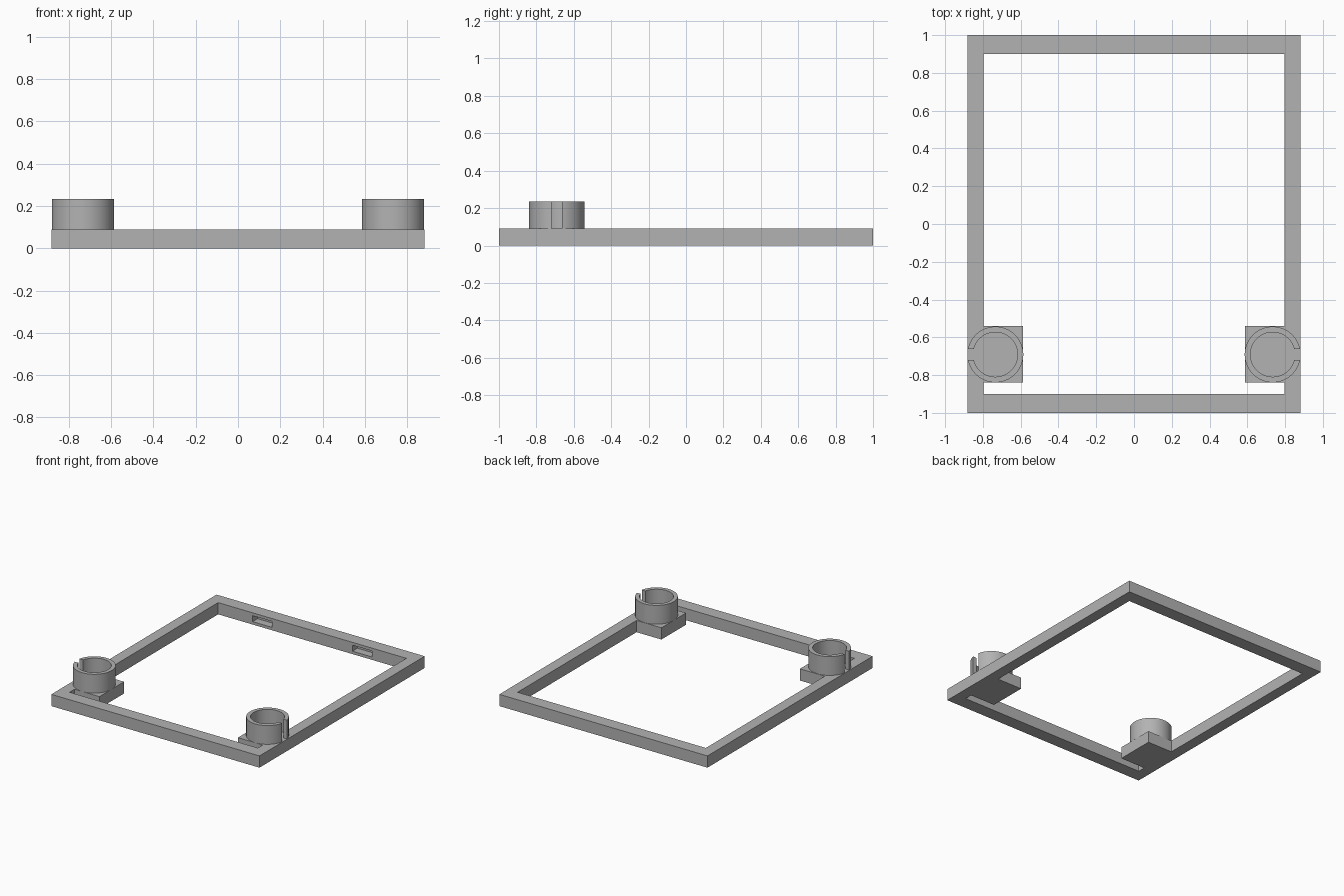
import bpy, bmesh, math

cube = bpy.data.objects.get("Cube")
if cube:
    bpy.data.objects.remove(cube, do_unlink=True)

# Overall measures
HALF_X, HALF_Y, THICK = 0.882, 1.0, 0.09
IN_X, IN_Y = 0.798, 0.899
CUP_X, CUP_Y, CUP_TOP = 0.734, -0.691, 0.234
R_OUT, R_IN, SLOT = 0.148, 0.118, 0.029

grey = bpy.data.materials.new("plain grey")
grey.use_nodes = True
colour = (0.45, 0.45, 0.45, 1)
grey.diffuse_color = colour
grey.node_tree.nodes["Principled BSDF"].inputs["Base Color"].default_value = colour


def make_object(name, bm):
    bmesh.ops.recalc_face_normals(bm, faces=bm.faces)
    mesh = bpy.data.meshes.new(name)
    bm.to_mesh(mesh)
    bm.free()
    mesh.materials.append(grey)
    obj = bpy.data.objects.new(name, mesh)
    bpy.context.collection.objects.link(obj)
    return obj


def box(name, xs, ys, zs):
    bm = bmesh.new()
    bmesh.ops.create_cube(bm, size=1)
    for v in bm.verts:
        v.co = [(a + b) / 2 + c * abs(b - a) for (a, b), c in zip((xs, ys, zs), v.co)]
    return make_object(name, bm)


def cut(target, cutter):
    mod = target.modifiers.new("cut", "BOOLEAN")
    mod.operation, mod.solver, mod.object = "DIFFERENCE", "EXACT", cutter
    bpy.context.view_layer.objects.active = target
    bpy.ops.object.modifier_apply(modifier=mod.name)
    bpy.data.objects.remove(cutter, do_unlink=True)


def split_cup(name, side, steps=64):
    """Ring wall with a parallel-sided slot facing outward."""
    bm = bmesh.new()
    rows = []
    for i in range(steps + 1):
        row = []
        for r, z in ((R_OUT, THICK), (R_OUT, CUP_TOP), (R_IN, CUP_TOP), (R_IN, THICK)):
            start = math.asin(SLOT / r)
            a = start + (math.tau - 2 * start) * i / steps
            row.append(bm.verts.new((side * (CUP_X + r * math.cos(a)),
                                     CUP_Y + r * math.sin(a), z)))
        rows.append(row)
    for p, q in zip(rows, rows[1:]):
        for k in range(4):
            n = (k + 1) % 4
            bm.faces.new((p[k], p[n], q[n], q[k]))
    bm.faces.new(rows[0])
    bm.faces.new(rows[-1])
    obj = make_object(name, bm)
    bpy.ops.object.select_all(action="DESELECT")
    obj.select_set(True)
    bpy.context.view_layer.objects.active = obj
    bpy.ops.object.shade_smooth_by_angle(angle=math.radians(30))
    return obj


# Rectangular frame with its open middle
frame = box("frame", (-HALF_X, HALF_X), (-HALF_Y, HALF_Y), (0, THICK))
cut(frame, box("opening_cutter", (-IN_X, IN_X), (-IN_Y, IN_Y), (-THICK, 2 * THICK)))

for label, side in (("left", 1), ("right", -1)):
    # Shallow pocket in the inner face of the back bar
    cut(frame, box("pocket_cutter", sorted((side * 0.34, side * 0.505)),
                   (IN_Y - 0.05, IN_Y + 0.06), (0.022, 0.068)))
    # Pad filling the inside corner, and the split cup on top of it
    box(label + "_pad", sorted((side * 0.587, side * IN_X)), (-0.839, -0.541), (0, THICK))
    split_cup(label + "_split_cup", side)
